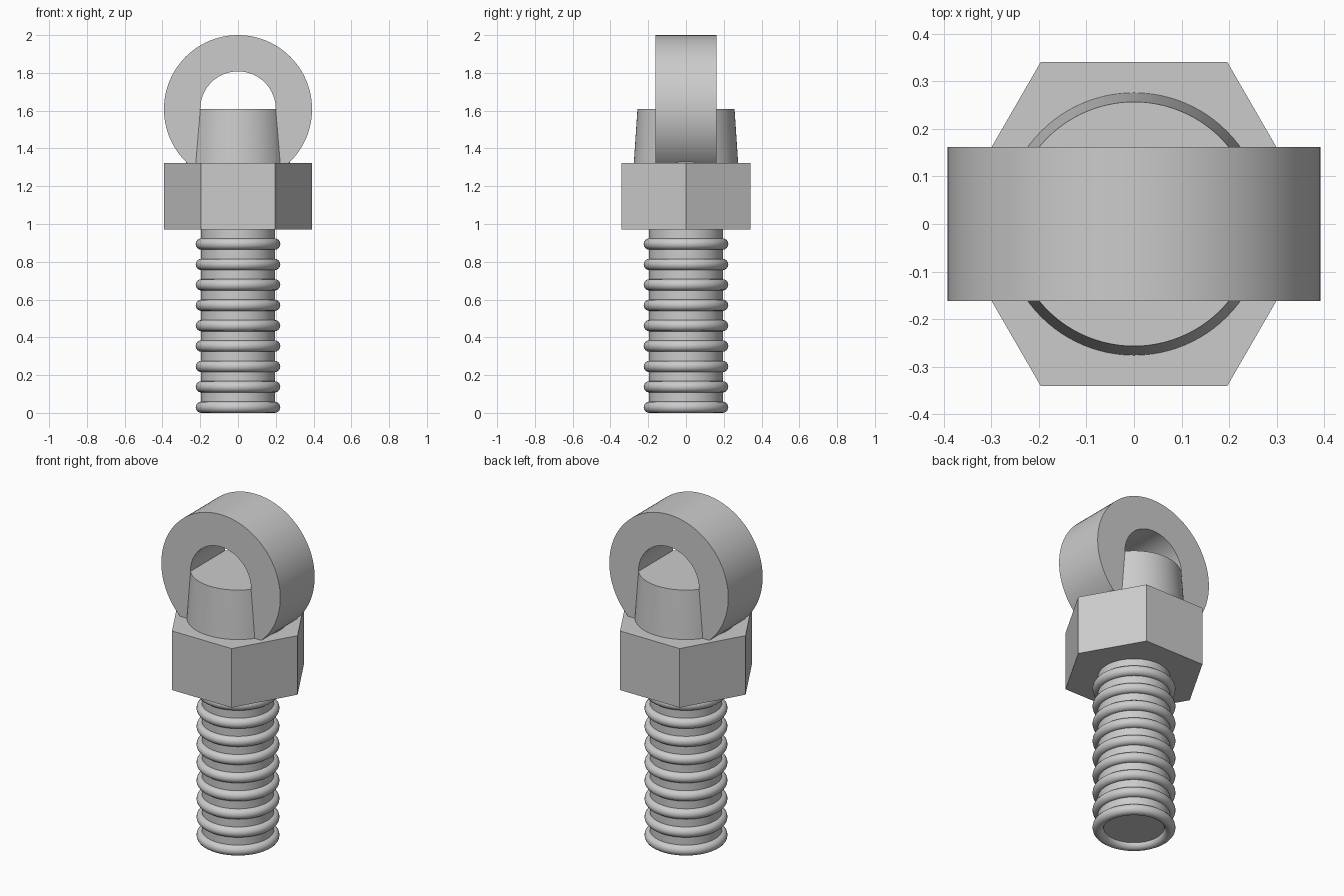
import bpy
import bmesh
from math import pi, radians

cube = bpy.data.objects.get("Cube")
if cube:
    bpy.data.objects.remove(cube, do_unlink=True)

steel = bpy.data.materials.new("plain steel")
steel.use_nodes = True
colour = (0.6, 0.6, 0.6, 1)
steel.diffuse_color = colour
steel.node_tree.nodes["Principled BSDF"].inputs["Base Color"].default_value = colour


def finish(name, smooth=True):
    ob = bpy.context.object
    ob.name = ob.data.name = name
    ob.data.materials.append(steel)
    if smooth:
        bpy.ops.object.shade_smooth_by_angle(angle=radians(30))
    return ob


def tapered(name, sides, r_low, r_high, z_low, z_high, smooth=True, turn=0):
    bpy.ops.mesh.primitive_cone_add(
        vertices=sides, radius1=r_low, radius2=r_high, depth=z_high - z_low,
        location=(0, 0, (z_low + z_high) / 2), rotation=(0, 0, turn))
    return finish(name, smooth)


# Threaded shank: a plain rod carrying evenly spaced round ridges
RIDGE = 0.03
PITCH = 0.108
tapered("shank", 64, 0.195, 0.195, RIDGE, 1.0)
for i in range(9):
    bpy.ops.mesh.primitive_torus_add(
        major_radius=0.194, minor_radius=RIDGE, major_segments=64,
        minor_segments=16, location=(0, 0, RIDGE + i * PITCH))
    finish(f"thread_ridge_{i + 1}")

# Hexagonal nut with corners on the x axis
tapered("hex_nut", 6, 0.393, 0.393, 0.97, 1.322, smooth=False, turn=pi / 6)

# Tapered collar standing on the nut, inside the eye
tapered("collar", 96, 0.277, 0.257, 1.31, 1.608)

# Eye: a flat-sided ring made by spinning a rectangular section round y
bm = bmesh.new()
section = [bm.verts.new((r, y, 0)) for r, y in
           ((0.2, -0.162), (0.392, -0.162), (0.392, 0.162), (0.2, 0.162))]
edges = [bm.edges.new((section[i], section[(i + 1) % 4])) for i in range(4)]
bmesh.ops.spin(bm, geom=section + edges, cent=(0, 0, 0), axis=(0, 1, 0),
               angle=2 * pi, steps=96, use_merge=True)
bmesh.ops.remove_doubles(bm, verts=bm.verts, dist=0.0001)
bmesh.ops.recalc_face_normals(bm, faces=bm.faces)
mesh = bpy.data.meshes.new("eye_ring")
bm.to_mesh(mesh)
bm.free()
eye = bpy.data.objects.new("eye_ring", mesh)
bpy.context.collection.objects.link(eye)
eye.location.z = 1.608
bpy.ops.object.select_all(action="DESELECT")
eye.select_set(True)
bpy.context.view_layer.objects.active = eye
finish("eye_ring")
